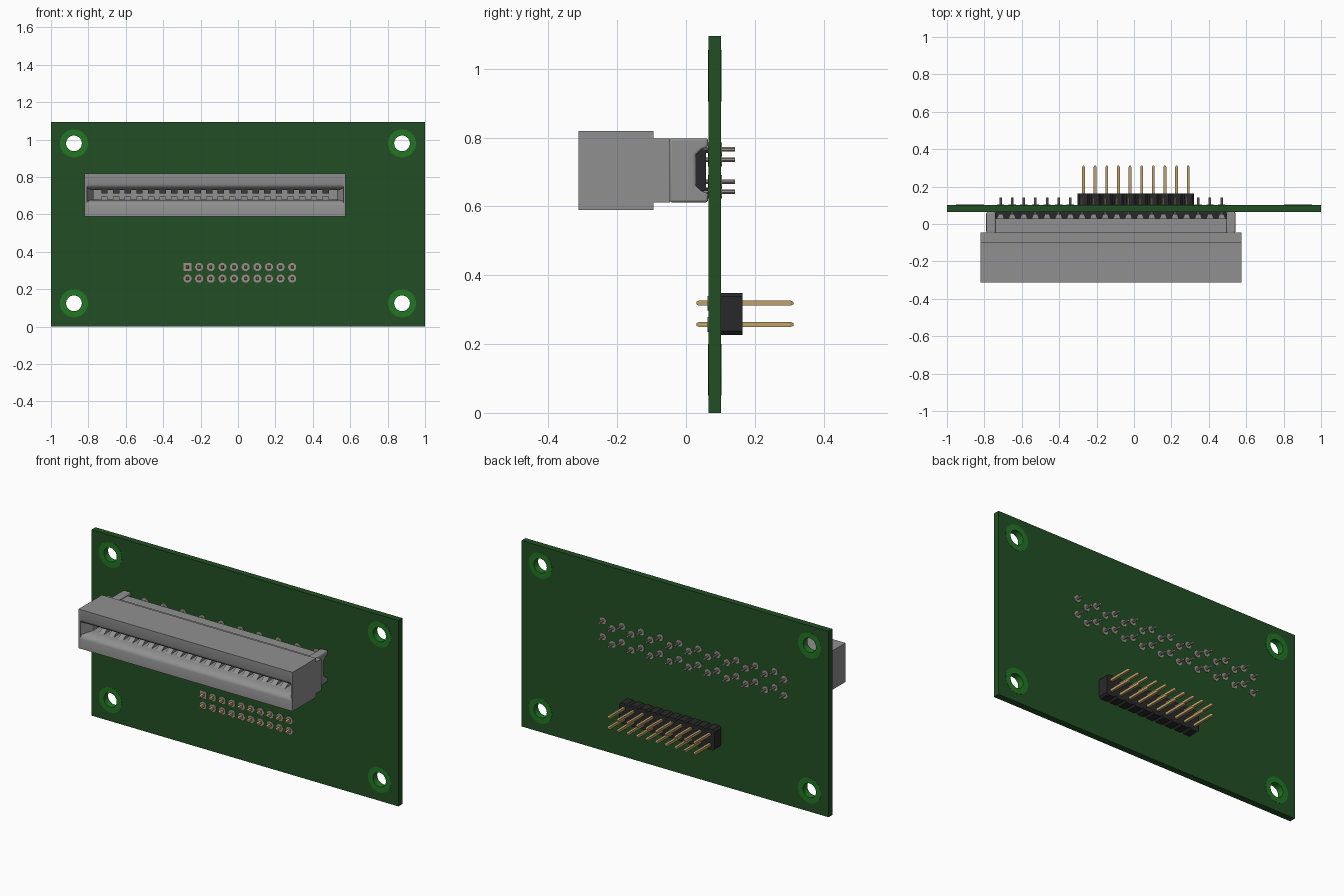
import bpy, bmesh, math
from mathutils import Matrix, Vector

if "Cube" in bpy.data.objects:
    bpy.data.objects.remove(bpy.data.objects["Cube"], do_unlink=True)


def material(name, rgb, rough=0.6):
    m = bpy.data.materials.new(name)
    m.diffuse_color = (*rgb, 1)
    m.use_nodes = True
    node = next(n for n in m.node_tree.nodes if n.type == "BSDF_PRINCIPLED")
    node.inputs["Base Color"].default_value = (*rgb, 1)
    node.inputs["Roughness"].default_value = rough
    return m


BOARD = material("board green", (0.016, 0.078, 0.018))
RING = material("ring green", (0.016, 0.18, 0.018))
GREY = material("housing grey", (0.28, 0.28, 0.28))
BLACK = material("black plastic", (0.022, 0.022, 0.024))
GOLD = material("gold pin", (0.52, 0.36, 0.14))
METAL = material("pad metal", (0.32, 0.28, 0.26))

PITCH = 0.0622
BACK, FRONT = 0.102, 0.065          # board faces along y
MID = 0.705                         # slot centre height


def finish(name, bm, mat, smooth=False):
    bmesh.ops.recalc_face_normals(bm, faces=bm.faces)
    me = bpy.data.meshes.new(name)
    bm.to_mesh(me)
    bm.free()
    me.materials.append(mat)
    ob = bpy.data.objects.new(name, me)
    bpy.context.collection.objects.link(ob)
    if smooth:
        smooth_edges(ob)
    return ob


def smooth_edges(ob):
    bpy.ops.object.select_all(action="DESELECT")
    ob.select_set(True)
    bpy.context.view_layer.objects.active = ob
    bpy.ops.object.shade_smooth_by_angle(angle=math.radians(35))


def add_box(bm, x, y, z):
    size = Vector((x[1] - x[0], y[1] - y[0], z[1] - z[0]))
    mid = Vector((x[0] + x[1], y[0] + y[1], z[0] + z[1])) / 2
    bmesh.ops.create_cube(bm, size=1, matrix=Matrix.Translation(mid) @ Matrix.Diagonal((*size, 1)))


def add_prism(bm, points, offset):
    """Closed outline pushed along an offset vector."""
    face = bm.faces.new([bm.verts.new(p) for p in points])
    new = bmesh.ops.extrude_face_region(bm, geom=[face])["geom"]
    bmesh.ops.translate(bm, vec=offset, verts=[v for v in new if isinstance(v, bmesh.types.BMVert)])


def add_rod(bm, x, z, y0, y1, r, sides=8, tip=0.0):
    """Rod along y; tip gives tapered ends."""
    def cone(ya, yb, ra, rb):
        m = Matrix.Translation((x, (ya + yb) / 2, z)) @ Matrix.Rotation(-math.pi / 2, 4, "X") \
            @ Matrix.Rotation(math.pi / sides, 4, "Z")
        bmesh.ops.create_cone(bm, cap_ends=True, segments=sides, radius1=ra, radius2=rb,
                              depth=yb - ya, matrix=m)
    cone(y0 + tip, y1 - tip, r, r)
    if tip:
        cone(y0, y0 + tip, r * 0.5, r)
        cone(y1 - tip, y1, r, r * 0.5)


def sheet(name, outlines, y0, y1, mat):
    """Flat plate facing y, later outlines are holes."""
    cu = bpy.data.curves.new(name, "CURVE")
    cu.dimensions, cu.fill_mode, cu.extrude = "2D", "BOTH", (y1 - y0) / 2
    for pts in outlines:
        sp = cu.splines.new("POLY")
        sp.points.add(len(pts) - 1)
        for p, (x, z) in zip(sp.points, pts):
            p.co = (x, z, 0, 1)
        sp.use_cyclic_u = True
    cu.materials.append(mat)
    ob = bpy.data.objects.new(name, cu)
    bpy.context.collection.objects.link(ob)
    ob.rotation_euler.x = math.pi / 2
    ob.location.y = (y0 + y1) / 2
    bpy.ops.object.select_all(action="DESELECT")
    ob.select_set(True)
    bpy.context.view_layer.objects.active = ob
    bpy.ops.object.convert(target="MESH")
    smooth_edges(bpy.context.view_layer.objects.active)


def circle(x, z, r, n=32):
    return [(x + r * math.cos(2 * math.pi * i / n), z + r * math.sin(2 * math.pi * i / n)) for i in range(n)]


# Board with four ringed mounting holes
holes = [(x, z) for x in (-0.877, 0.877) for z in (0.125, 0.98)]
sheet("board", [[(-1, 0), (1, 0), (1, 1.095), (-1, 1.095)]] + [circle(x, z, 0.06) for x, z in holes],
      FRONT, BACK, BOARD)
for i, (x, z) in enumerate(holes):
    sheet(f"mounting_ring_{i + 1}", [circle(x, z, 0.075), circle(x, z, 0.042)],
          FRONT - 0.001, BACK + 0.001, RING)

# Socket housing: C-shaped jaws with a rounded lead-in
X0, X1 = -0.82, 0.575
lower = [(-0.095, 0.59), (-0.313, 0.59), (-0.313, 0.648), (-0.309, 0.660), (-0.297, 0.670),
         (-0.275, 0.677), (-0.25, 0.68), (-0.12, 0.68)]
profile = lower + [(y, 2 * MID - z) for y, z in reversed(lower)]
bm = bmesh.new()
add_prism(bm, [(X0 + 0.012, y, z) for y, z in profile], (X1 - X0 - 0.024, 0, 0))
finish("socket_jaws", bm, GREY, True)

# Socket ends: thin outer walls and recessed slot stops
bm = bmesh.new()
for side in (0, 1):
    def span(a, b):
        return (X0 + a, X0 + b) if side == 0 else (X1 - b, X1 - a)
    add_box(bm, span(0, 0.012), (-0.313, -0.095), (0.59, 0.82))
    a, b = (X0 + 0.012, 1) if side == 0 else (X1 - 0.012, -1)
    add_prism(bm, [(a, -0.305, 0.672), (a + b * 0.035, -0.25, 0.672), (a + b * 0.035, -0.11, 0.672),
                   (a, -0.11, 0.672)], (0, 0, 0.066))
finish("socket_ends", bm, GREY)

# Collar behind the jaws, then the middle block
bm = bmesh.new()
add_box(bm, (X0, X1), (-0.1, -0.046), (0.612, 0.798))
add_box(bm, (-0.76, 0.515), (-0.05, 0.03), (0.622, 0.788))
finish("socket_rear_block", bm, GREY)

# Rear feet that touch the board, notched around the spacer
foot = [(-0.048, 0.612), (0.064, 0.612), (0.064, 0.638), (0.045, 0.645), (0.028, 0.66)]
foot += [(y, 2 * MID - z) for y, z in reversed(foot)]
for name, a, b in (("socket_right_foot", -0.79, -0.74), ("socket_left_foot", 0.495, 0.542)):
    bm = bmesh.new()
    add_prism(bm, [(a, y, z) for y, z in foot], (b - a, 0, 0))
    ob = finish(name, bm, GREY)
    mod = ob.modifiers.new("soft edges", "BEVEL")
    mod.width, mod.segments = 0.007, 3
    smooth_edges(ob)

# Dark spacer with grey teeth between the feet
bm = bmesh.new()
add_box(bm, (-0.74, 0.495), (0.026, 0.058), (0.645, 0.765))
for z in (0.645, 0.755):
    add_box(bm, (-0.74, 0.495), (0.055, 0.064), (z, z + 0.01))
finish("socket_spacer", bm, BLACK)

pins = [-0.7135 + i * PITCH for i in range(20)]
bm = bmesh.new()
for x in pins:
    add_prism(bm, [(x - 0.018, 0.028, 0.638), (x + 0.018, 0.028, 0.638),
                   (x + 0.009, 0.052, 0.638), (x - 0.009, 0.052, 0.638)], (0, 0, 0.134))
finish("socket_teeth", bm, GREY)

# Contacts inside the slot, above and below
bm = bmesh.new()
for x in pins:
    for s in (-1, 1):
        add_prism(bm, [(x - 0.017, -0.255, MID + s * 0.026), (x - 0.017, -0.225, MID + s * 0.008),
                       (x - 0.017, -0.20, MID + s * 0.008), (x - 0.017, -0.115, MID + s * 0.026)],
                  (0.034, 0, 0))
finish("socket_contacts", bm, GREY)

# Staggered socket pins through the board, with pads on its back
tails, pads = bmesh.new(), bmesh.new()
for i, x in enumerate(pins):
    for z in ((0.766, 0.672) if i % 2 else (0.736, 0.643)):
        add_rod(tails, x, z, 0.05, 0.142, 0.007, 8)
        add_rod(pads, x, z, FRONT - 0.001, BACK + 0.002, 0.02, 12)
finish("socket_pins", tails, METAL, True)
finish("socket_pads", pads, METAL, True)

# Header: chamfered black segments, one per pin pair
columns = [-0.27 + i * PITCH for i in range(10)]
bm = bmesh.new()
h, c = PITCH / 2, 0.011
for x in columns:
    add_prism(bm, [(x - h, BACK, 0.227 + c), (x - h + c, BACK, 0.227), (x + h - c, BACK, 0.227),
                   (x + h, BACK, 0.227 + c), (x + h, BACK, 0.349 - c), (x + h - c, BACK, 0.349),
                   (x - h + c, BACK, 0.349), (x - h, BACK, 0.349 - c)], (0, 0.062, 0))
finish("header_body", bm, BLACK)

# Header pins and front pads, the first pad square
tails, pads = bmesh.new(), bmesh.new()
for i, x in enumerate(columns):
    for z in (0.257, 0.319):
        add_rod(tails, x, z, 0.03, 0.312, 0.0105, 4, 0.008)
        if i == 0 and z > 0.3:
            add_box(pads, (x - 0.021, x + 0.021), (FRONT - 0.002, BACK + 0.002), (z - 0.021, z + 0.021))
        else:
            add_rod(pads, x, z, FRONT - 0.002, BACK + 0.002, 0.022, 12)
finish("header_pins", tails, GOLD)
finish("header_pads", pads, METAL, True)
